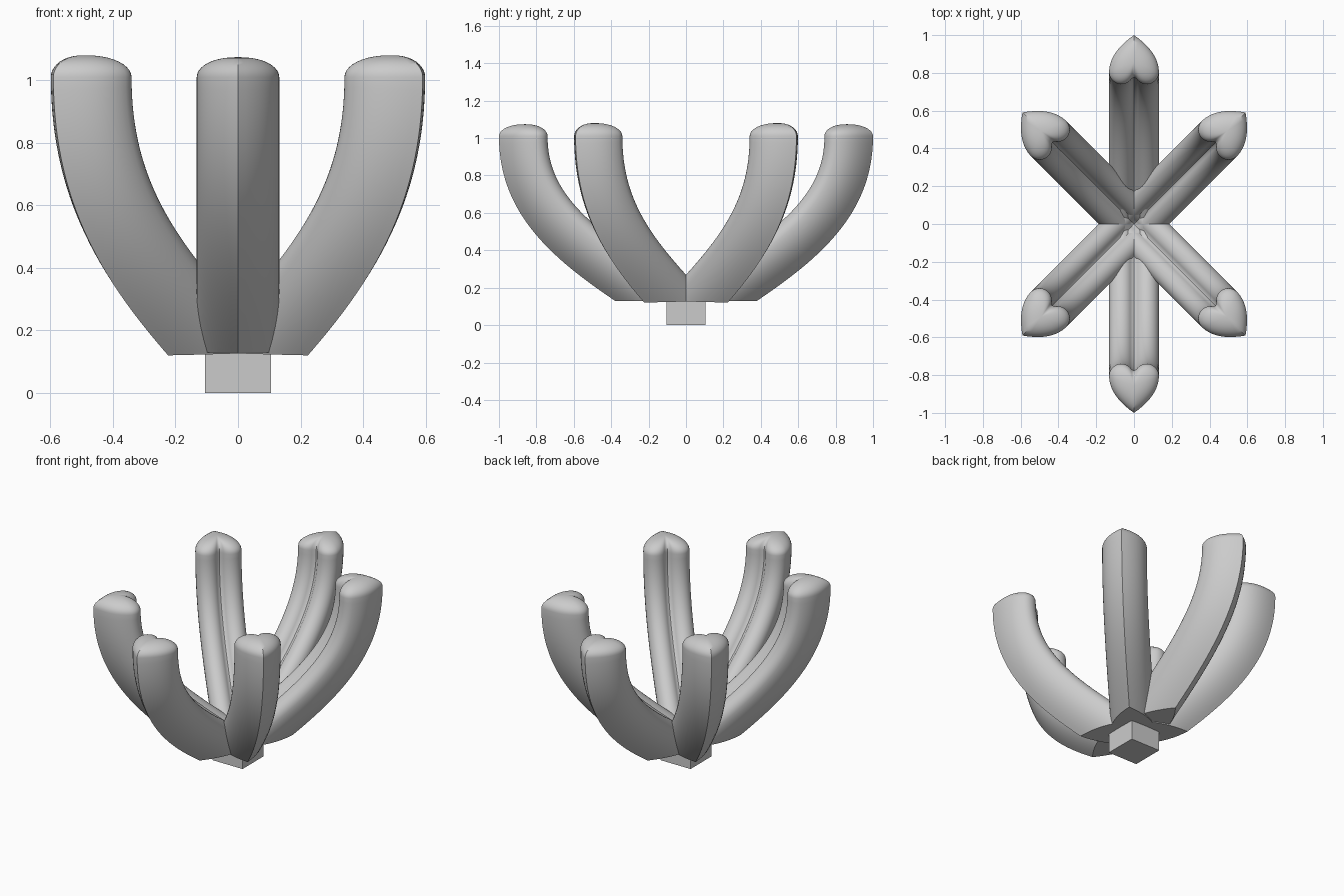
import bpy, bmesh, math
from mathutils import Vector

if "Cube" in bpy.data.objects:
    bpy.data.objects.remove(bpy.data.objects["Cube"])


def heart_profile():
    """Closed heart outline as (width, depth from the pointed tip)."""
    half = []
    for i in range(11):                       # flank from tip to widest point
        t = i / 10
        half.append((2 * t * (1 - t) * .13 + t * t * .132,
                     2 * t * (1 - t) * .09 + t * t * .195))
    for i in range(1, 13):                    # round lobe
        a = math.radians(148 * i / 12)
        half.append((.067 + .065 * math.cos(a), .195 + .065 * math.sin(a)))
    mirrored = [(-w, d) for w, d in reversed(half[1:])]
    return half + [(0, .225)] + mirrored


def bezier(p, t):
    u = 1 - t
    pos = p[0] * u**3 + p[1] * 3 * u * u * t + p[2] * 3 * u * t * t + p[3] * t**3
    tan = (p[1] - p[0]) * u * u + (p[2] - p[1]) * 2 * u * t + (p[3] - p[2]) * t * t
    return pos, tan.normalized()


def make_arm(name, angle, points, cap_height, cut_slope):
    path = [Vector(p) for p in points]
    heart = heart_profile()
    bm = bmesh.new()
    rings = []

    # heart section swept along the outer edge curve (r, z)
    steps = 36
    for i in range(steps + 1):
        pos, tan = bezier(path, i / steps)
        inward = Vector((-tan.y, tan.x))
        rings.append([bm.verts.new((pos.x + inward.x * d, w, pos.y + inward.y * d))
                      for w, d in heart])

    # domed end
    top = path[3]
    for i in range(1, 10):
        a = math.radians(90 * i / 10)
        s, h = math.cos(a) ** .9, cap_height * math.sin(a)
        rings.append([bm.verts.new((top.x - (.14 + (d - .14) * s), w * s, top.y + h))
                      for w, d in heart])
    pole = bm.verts.new((top.x - .14, 0, top.y + cap_height))

    n = len(heart)
    for a, b in zip(rings, rings[1:]):
        for j in range(n):
            k = (j + 1) % n
            bm.faces.new((a[j], a[k], b[k], b[j]))
    for j in range(n):
        bm.faces.new((rings[-1][j], rings[-1][(j + 1) % n], pole))
    bm.faces.new(rings[0])

    # flat underside
    cut = bmesh.ops.bisect_plane(
        bm, geom=bm.verts[:] + bm.edges[:] + bm.faces[:],
        plane_co=(0, 0, .13), plane_no=(cut_slope, 0, 1), clear_inner=True)
    edges = [e for e in cut["geom_cut"] if isinstance(e, bmesh.types.BMEdge)]
    bmesh.ops.holes_fill(bm, edges=edges, sides=0)
    bmesh.ops.recalc_face_normals(bm, faces=bm.faces[:])

    mesh = bpy.data.meshes.new(name)
    bm.to_mesh(mesh)
    bm.free()
    obj = bpy.data.objects.new(name, mesh)
    bpy.context.collection.objects.link(obj)
    obj.rotation_euler.z = math.radians(angle)
    bpy.ops.object.select_all(action='DESELECT')
    obj.select_set(True)
    bpy.context.view_layer.objects.active = obj
    bpy.ops.object.shade_smooth_by_angle(angle=math.radians(35))


# long arms along the front and back
long_path = [(.13, -.035), (.57, .256), (1.0, .50), (1.0, 1.01)]
for label, ang in (("back", 90), ("front", 270)):
    make_arm(label + "_arm", ang, long_path, .064, 0)

# four steeper diagonal arms
diagonal_path = [(.13, -.026), (.485, .25), (.835, .51), (.835, 1.01)]
for label, ang in (("back_right", 45), ("back_left", 135),
                   ("front_left", 225), ("front_right", 315)):
    make_arm(label + "_arm", ang, diagonal_path, .07, .03)

# square mounting peg
bpy.ops.mesh.primitive_cube_add(size=1, location=(0, 0, .07))
peg = bpy.context.object
peg.name = "mounting_peg"
peg.scale = (.21, .21, .14)
